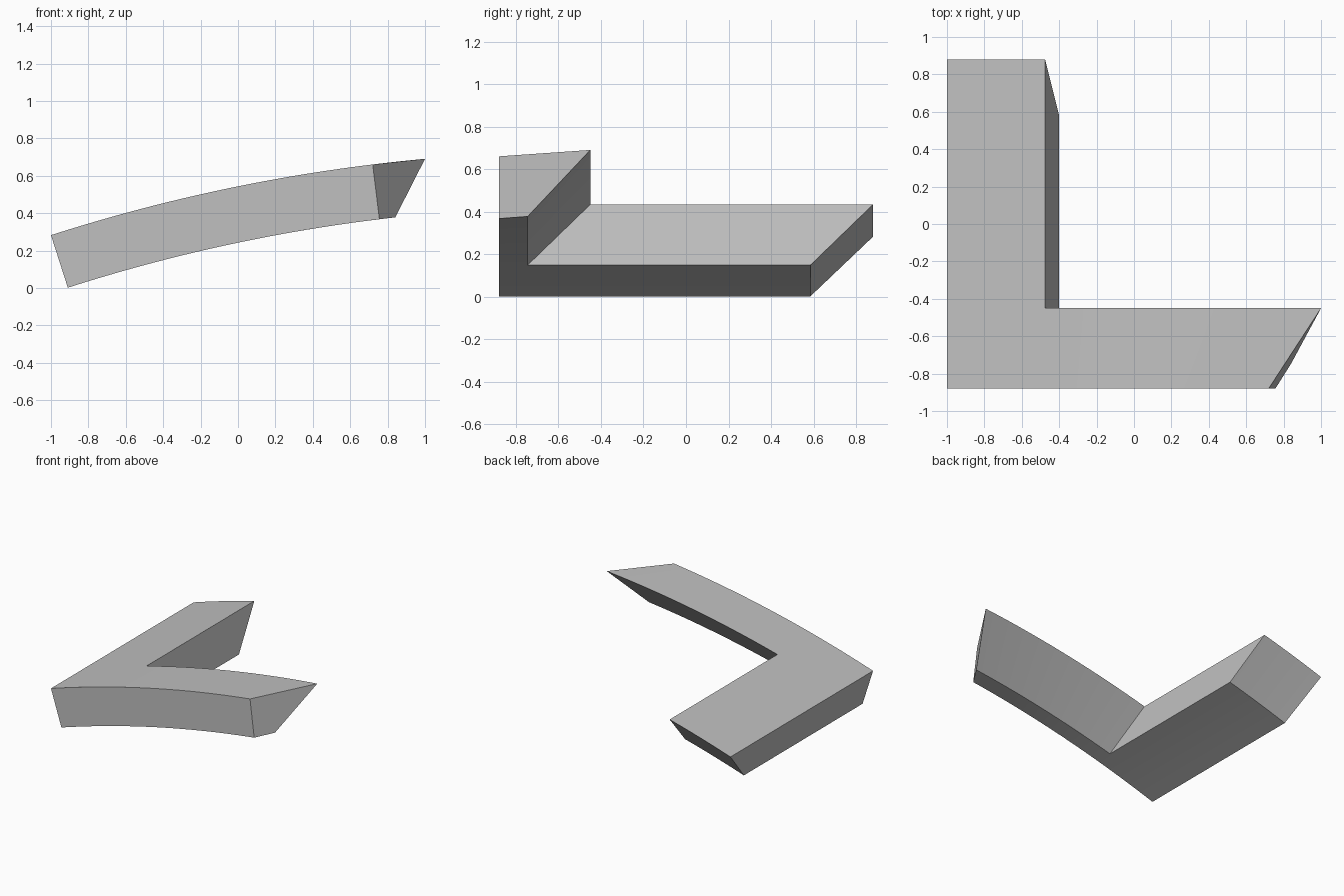
import bpy, bmesh, math

if "Cube" in bpy.data.objects:
    bpy.data.objects.remove(bpy.data.objects["Cube"])

# Plain grey material
grey = bpy.data.materials.new("Plain grey")
grey.use_nodes = True
colour = (0.53, 0.53, 0.53, 1)
grey.diffuse_color = colour
grey.node_tree.nodes["Principled BSDF"].inputs["Base Color"].default_value = colour

# The plate follows an arc in x-z
RADIUS, THICK = 9.36, 0.295
CX, CZ = 1.86, -8.63
FRONT, INNER, BACK = -0.88, -0.45, 0.88
LEG_STEPS, ARM_STEPS = 12, 36


def angle(x):
    return math.asin((CX - x) / RADIUS)


def point(a, y, depth):
    r = RADIUS - depth
    return (CX - r * math.sin(a), y, CZ + r * math.cos(a))


def station(i, y):
    """Arc angle of a column; the arm ends in a slanted mitre."""
    corner = angle(-0.475)
    if i <= LEG_STEPS:
        start, end, t = angle(-1), corner, i / LEG_STEPS
    else:
        start, t = corner, (i - LEG_STEPS) / ARM_STEPS
        across = (y - FRONT) / (INNER - FRONT)
        end = angle(0.72) + (angle(1) - angle(0.72)) * across
    return start + (end - start) * t


bm = bmesh.new()
top, bottom = {}, {}
for i in range(LEG_STEPS + ARM_STEPS + 1):
    for j, y in enumerate((FRONT, INNER, BACK)):
        if j == 2 and i > LEG_STEPS:
            continue
        # Back-facing walls undercut by the thickness
        low_y = y if j == 0 else y - THICK
        top[i, j] = bm.verts.new(point(station(i, y), y, 0))
        bottom[i, j] = bm.verts.new(point(station(i, low_y), low_y, THICK))

# Curved top and underside
below = {top[k]: bottom[k] for k in top}
top_faces = []
for i, j in top:
    keys = [(i, j), (i + 1, j), (i + 1, j + 1), (i, j + 1)]
    if all(k in top for k in keys):
        top_faces.append(bm.faces.new([top[k] for k in keys]))
        bm.faces.new([bottom[k] for k in reversed(keys)])

# Side walls around the outline
outline = [e for f in top_faces for e in f.edges if e.is_boundary]
for e in outline:
    a, b = e.verts
    bm.faces.new((a, b, below[b], below[a]))
bmesh.ops.recalc_face_normals(bm, faces=bm.faces)

mesh = bpy.data.meshes.new("curved_corner_plate")
bm.to_mesh(mesh)
bm.free()
mesh.materials.append(grey)
plate = bpy.data.objects.new("curved_corner_plate", mesh)
bpy.context.collection.objects.link(plate)

# Smooth curve, crisp corners
bpy.ops.object.select_all(action='DESELECT')
plate.select_set(True)
bpy.context.view_layer.objects.active = plate
bpy.ops.object.shade_smooth_by_angle(angle=math.radians(25))
